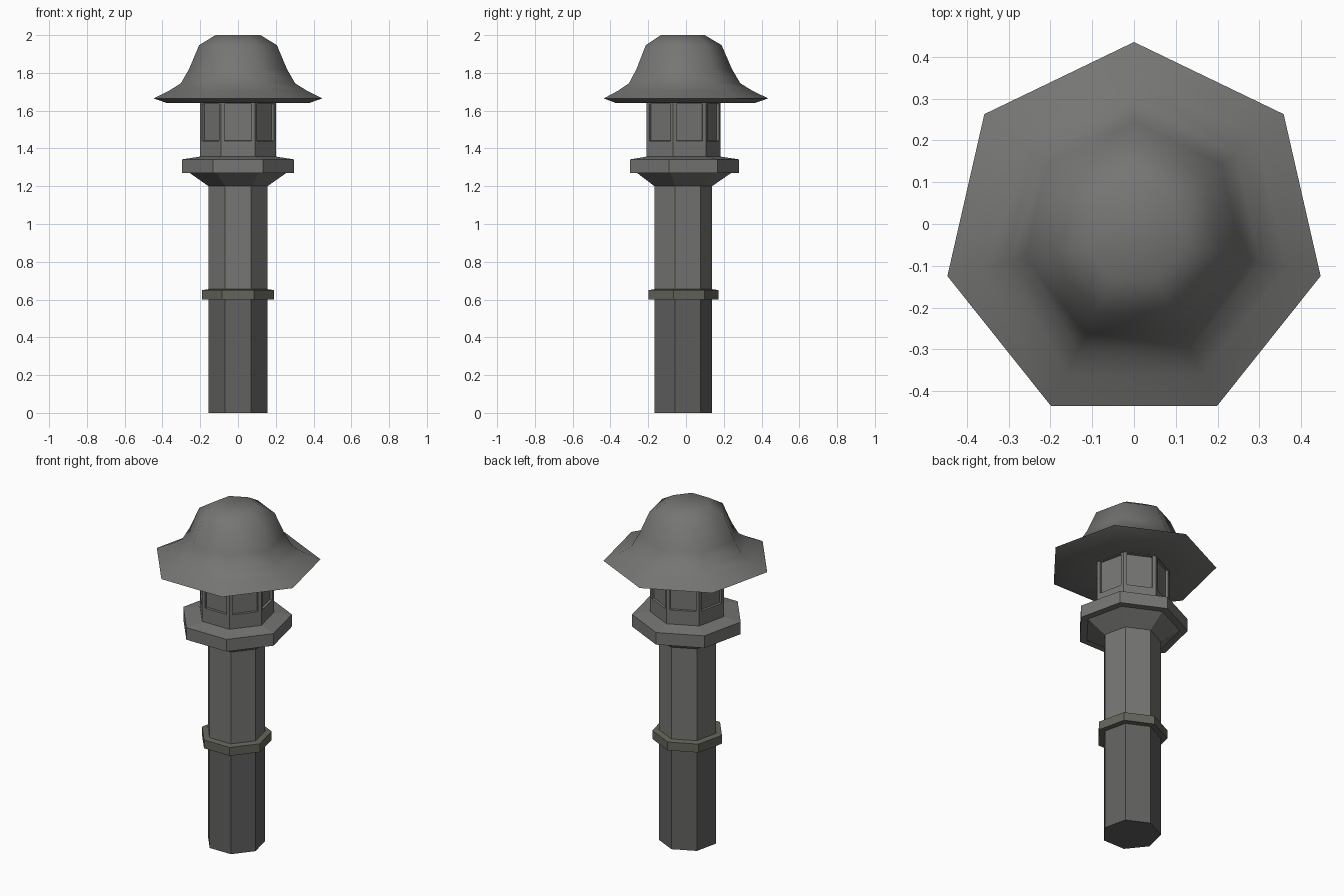
import bpy, bmesh
from math import sin, cos, tau, radians

if "Cube" in bpy.data.objects:
    bpy.data.objects.remove(bpy.data.objects["Cube"])

SIDES = 7
RIM = 0.458
CY = -RIM * (1 - cos(tau / 14)) / 2  # axis offset that centres the odd-sided outline


def stone(name, r, g, b):
    mat = bpy.data.materials.new(name)
    mat.diffuse_color = (r, g, b, 1)
    mat.use_nodes = True
    mat.node_tree.nodes["Principled BSDF"].inputs["Base Color"].default_value = mat.diffuse_color
    return mat


def lathe(name, mat, profile, cap_bottom=False, cap_top=False, window_row=None, smooth=0):
    """Seven-sided solid from (radius, z) points, listed bottom/inner to top."""
    bm = bmesh.new()
    rings = []
    for r, z in profile:
        rings.append([bm.verts.new((r * sin(tau * i / SIDES), CY + r * cos(tau * i / SIDES), z))
                      for i in range(SIDES)])
    rows = []
    for a, b in zip(rings, rings[1:]):
        rows.append([bm.faces.new((a[i], b[i], b[(i + 1) % SIDES], a[(i + 1) % SIDES]))
                     for i in range(SIDES)])
    if cap_bottom:
        bm.faces.new(rings[0])
    if cap_top:
        bm.faces.new(rings[-1][::-1])
    bm.normal_update()
    # Recessed window panes
    if window_row is not None:
        panes = rows[window_row]
        bmesh.ops.inset_individual(bm, faces=panes, thickness=0.026, depth=0)
        bmesh.ops.inset_individual(bm, faces=panes, thickness=0.001, depth=-0.014)
    mesh = bpy.data.meshes.new(name)
    bm.to_mesh(mesh)
    bm.free()
    mesh.materials.append(mat)
    obj = bpy.data.objects.new(name, mesh)
    bpy.context.collection.objects.link(obj)
    if smooth:
        bpy.ops.object.select_all(action='DESELECT')
        obj.select_set(True)
        bpy.context.view_layer.objects.active = obj
        bpy.ops.object.shade_smooth_by_angle(angle=radians(smooth))


dark = stone("dark_stone", 0.12, 0.12, 0.118)
mid = stone("mid_stone", 0.18, 0.18, 0.175)
mossy = stone("mossy_stone", 0.13, 0.13, 0.105)

# Post in two lengths with a collar band between them
lathe("lower_post", dark, [(0.16, 0), (0.16, 0.62)], cap_bottom=True)
lathe("upper_post", mid, [(0.16, 0.62), (0.16, 1.205)])
lathe("collar_band", mossy, [(0.16, 0.60), (0.195, 0.60), (0.195, 0.65), (0.16, 0.655)])

# Flared platform under the lamp
lathe("platform", mid, [(0.16, 1.20), (0.262, 1.27), (0.304, 1.27), (0.304, 1.342), (0.205, 1.357)])

# Lamp housing with a window on every side
lathe("lamp_housing", mid, [(0.206, 1.355), (0.206, 1.422), (0.206, 1.655)], window_row=1)

# Bell-shaped roof with a shallow underside
lathe("roof", mid, [(0.20, 1.64), (0.385, 1.64), (RIM, 1.665), (0.375, 1.705), (0.31, 1.745),
                    (0.266, 1.82), (0.211, 1.947), (0.122, 2.0)], cap_top=True, smooth=50)
